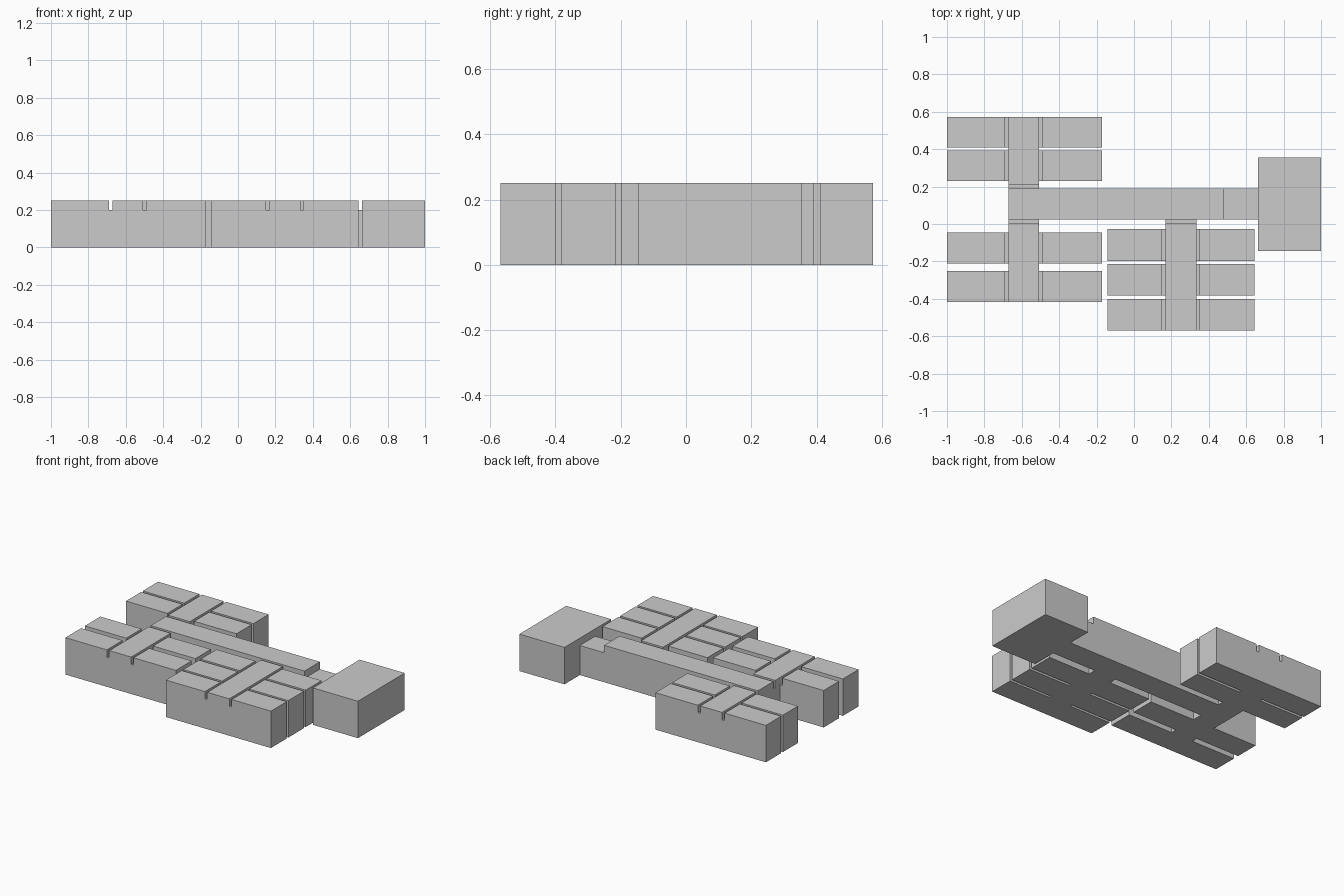
import bpy
import bmesh

if "Cube" in bpy.data.objects:
    bpy.data.objects.remove(bpy.data.objects["Cube"])

TOP = 0.25   # full block height
LOW = 0.20   # recessed joint height


def box(name, x0, x1, y0, y1, h=TOP):
    bm = bmesh.new()
    base = [bm.verts.new(p) for p in
            ((x0, y0, 0), (x1, y0, 0), (x1, y1, 0), (x0, y1, 0))]
    face = bm.faces.new(base)
    ext = bmesh.ops.extrude_face_region(bm, geom=[face])
    for v in ext["geom"]:
        if isinstance(v, bmesh.types.BMVert):
            v.co.z = h
    bmesh.ops.recalc_face_normals(bm, faces=bm.faces)
    mesh = bpy.data.meshes.new(name)
    bm.to_mesh(mesh)
    bm.free()
    ob = bpy.data.objects.new(name, mesh)
    bpy.context.collection.objects.link(ob)
    return ob


def wing(name, xs, ys, rows, joint):
    """Spine with a pair of rooms per row; xs = left end, spine left, spine right, right end."""
    xl, sl, sr, xr = xs
    g = 0.018
    box(name + "_spine", sl, sr, *ys)
    # recessed link from spine to main corridor
    box(name + "_corridor_link", sl, sr, *joint, LOW)
    for i, (y0, y1) in enumerate(rows):
        box(f"{name}_left_room_{i}", xl, sl - g, y0, y1)
        box(f"{name}_left_joint_{i}", sl - g, sl, y0, y1, LOW)
        box(f"{name}_right_joint_{i}", sr, sr + g, y0, y1, LOW)
        box(f"{name}_right_room_{i}", sr + g, xr, y0, y1)


# main corridor, its lower end section and the entrance block
box("main_corridor", -0.672, 0.48, 0.025, 0.19)
box("corridor_low_end", 0.48, 0.662, 0.025, 0.19, LOW)
box("entrance_block", 0.662, 1.0, -0.145, 0.355)

# three wings of rooms
left_x = (-1.0, -0.672, -0.508, -0.172)
wing("back_wing", left_x, (0.21, 0.573),
     [(0.23, 0.392), (0.41, 0.573)], (0.19, 0.21))
wing("front_left_wing", left_x, (-0.418, 0.005),
     [(-0.418, -0.25), (-0.21, -0.045)], (0.005, 0.025))
wing("front_right_wing", (-0.142, 0.168, 0.333, 0.645), (-0.569, 0.005),
     [(-0.569, -0.4), (-0.383, -0.215), (-0.197, -0.027)], (0.005, 0.025))
